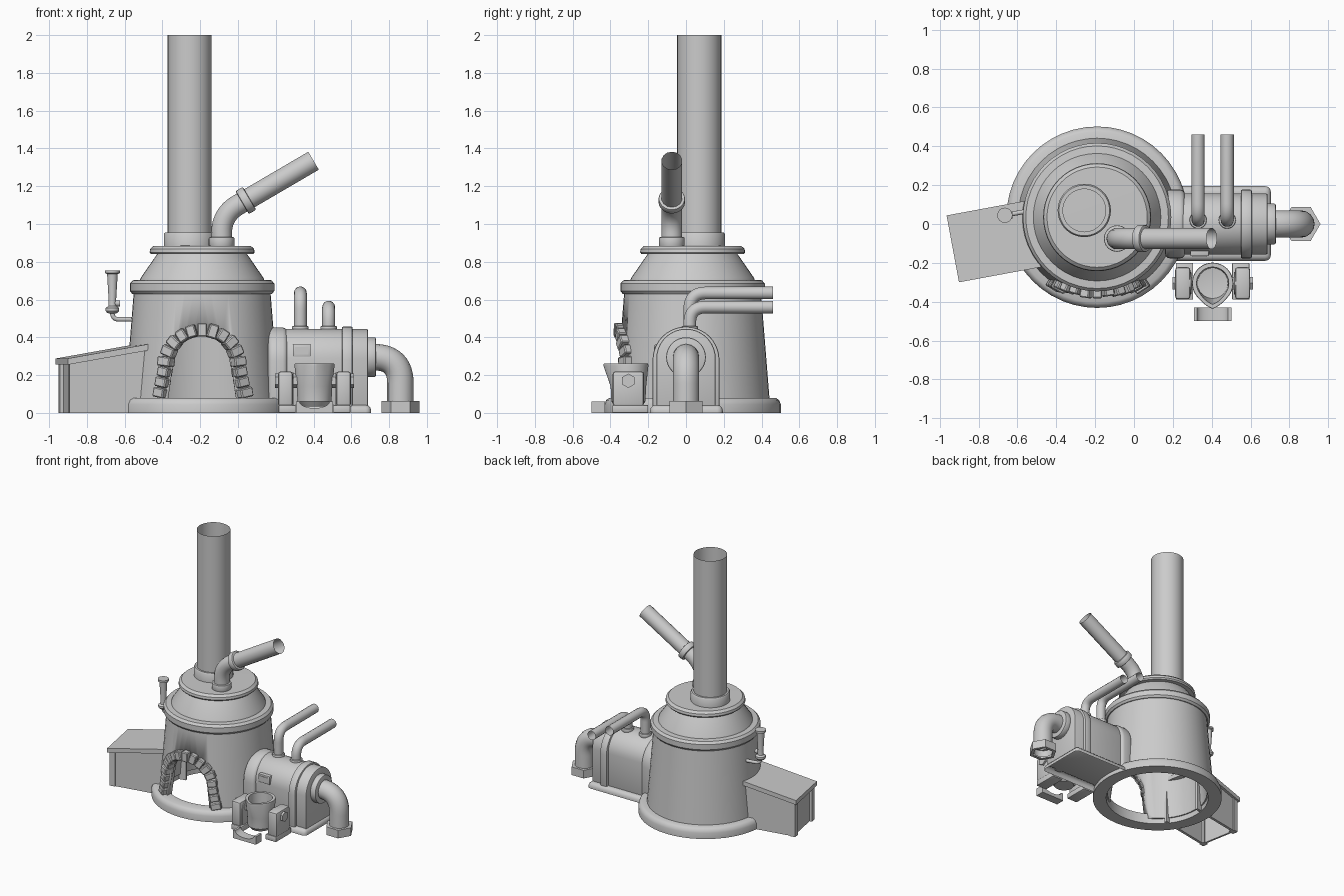
import bpy, bmesh, math, random
from mathutils import Matrix, Vector

random.seed(4)
cube = bpy.data.objects.get("Cube")
if cube:
    bpy.data.objects.remove(cube, do_unlink=True)

grey = bpy.data.materials.new("plain grey")
grey.use_nodes = True
grey.diffuse_color = (0.6, 0.6, 0.6, 1)
grey.node_tree.nodes["Principled BSDF"].inputs["Base Color"].default_value = (0.6, 0.6, 0.6, 1)


def activate(ob):
    bpy.ops.object.select_all(action='DESELECT')
    ob.select_set(True)
    bpy.context.view_layer.objects.active = ob


def finish(name, bm, matrix=Matrix(), bevel=0, segments=2, smooth=True):
    """Turn a bmesh into a shaded object, optionally with rounded edges."""
    bmesh.ops.remove_doubles(bm, verts=bm.verts, dist=0.0001)
    bmesh.ops.recalc_face_normals(bm, faces=bm.faces)
    bm.transform(matrix)
    mesh = bpy.data.meshes.new(name)
    bm.to_mesh(mesh)
    bm.free()
    mesh.materials.append(grey)
    ob = bpy.data.objects.new(name, mesh)
    bpy.context.collection.objects.link(ob)
    activate(ob)
    if bevel:
        mod = ob.modifiers.new("rounding", 'BEVEL')
        mod.width, mod.segments = bevel, segments
        mod.limit_method, mod.angle_limit = 'ANGLE', math.radians(40)
        bpy.ops.object.modifier_apply(modifier=mod.name)
    if smooth:
        bpy.ops.object.shade_smooth_by_angle(angle=math.radians(35))
    return ob


def lathe(name, profile, at=(0, 0, 0), rot=Matrix(), steps=48, **kw):
    """Spin (radius, height) points round the z axis."""
    bm = bmesh.new()
    vs = [bm.verts.new((r, 0, z)) for r, z in profile]
    es = [bm.edges.new(p) for p in zip(vs, vs[1:])]
    bmesh.ops.spin(bm, geom=vs + es, cent=(0, 0, 0), axis=(0, 0, 1),
                   angle=math.tau, steps=steps, use_duplicate=False)
    return finish(name, bm, Matrix.Translation(at) @ rot, **kw)


def drum(name, r, h, at, rot=Matrix(), **kw):
    return lathe(name, [(0, 0), (r, 0), (r, h), (0, h)], at, rot, **kw)


def box(name, lo, hi, matrix=Matrix(), bottom=True, **kw):
    bm = bmesh.new()
    bmesh.ops.create_cube(bm, size=1)
    for v in bm.verts:
        v.co = [lo[i] + (v.co[i] + 0.5) * (hi[i] - lo[i]) for i in range(3)]
    if not bottom:
        bm.faces.ensure_lookup_table()
        bm.faces.remove(min(bm.faces, key=lambda f: f.calc_center_median().z))
    return finish(name, bm, matrix, **kw)


def prism(name, outline, axis, lo, hi, **kw):
    """Extrude a 2D outline along x (outline is y, z) or y (outline is x, z)."""
    bm = bmesh.new()
    place = lambda a, b, d: (d, a, b) if axis == 'x' else (a, d, b)
    face = bm.faces.new([bm.verts.new(place(a, b, lo)) for a, b in outline])
    new = bmesh.ops.extrude_face_region(bm, geom=[face])["geom"]
    shift = Vector(place(0, 0, hi - lo))
    bmesh.ops.translate(bm, vec=shift, verts=[v for v in new if isinstance(v, bmesh.types.BMVert)])
    return finish(name, bm, **kw)


def arch(mid, half, foot, z0, spring, n=20):
    """Round-topped outline; the legs may splay out to 'foot' at the bottom."""
    arc = [(mid - half * math.cos(math.pi * i / n), spring + half * math.sin(math.pi * i / n))
           for i in range(n + 1)]
    return [(mid - foot, z0)] + arc + [(mid + foot, z0)]


def tube(name, a, b, c, bend, r, sides=5):
    """Open pipe from a to c with a rounded corner of given setback at b."""
    a, b, c = Vector(a), Vector(b), Vector(c)
    p, q = b + (a - b).normalized() * bend, b + (c - b).normalized() * bend
    ts = [i / 12 for i in range(13)]
    pts = [a] + [p * (1 - t) ** 2 + b * 2 * t * (1 - t) + q * t * t for t in ts] + [c]
    cu = bpy.data.curves.new(name, 'CURVE')
    cu.dimensions, cu.bevel_depth, cu.bevel_resolution = '3D', r, sides
    sp = cu.splines.new('POLY')
    sp.points.add(len(pts) - 1)
    for point, co in zip(sp.points, pts):
        point.co = (*co, 1)
    ob = bpy.data.objects.new(name, cu)
    bpy.context.collection.objects.link(ob)
    ob.data.materials.append(grey)
    activate(ob)
    bpy.ops.object.convert(target='MESH')
    bpy.ops.object.shade_smooth_by_angle(angle=math.radians(40))
    return ob


FX, FY = -0.19, 0.035          # furnace axis
TO_X = Matrix.Rotation(math.pi / 2, 4, 'Y')

# Furnace: hollow body with an arched doorway, open underneath
body = lathe("furnace_body", [(0.41, 0.04), (0.362, 0.64), (0.31, 0.64), (0.36, 0.04), (0.41, 0.04)],
             (FX, FY, 0))
cutter = prism("doorway_cutter", arch(FX, 0.155, 0.19, 0, 0.25), 'y', -0.7, -0.1)
cut = body.modifiers.new("doorway", 'BOOLEAN')
cut.operation, cut.object, cut.solver = 'DIFFERENCE', cutter, 'EXACT'
activate(body)
bpy.ops.object.modifier_apply(modifier=cut.name)
bpy.data.objects.remove(cutter, do_unlink=True)

lathe("furnace_base_ring", [(0.37, 0), (0.467, 0), (0.467, 0.045), (0.458, 0.068), (0.44, 0.08),
                            (0.37, 0.08), (0.37, 0)], (FX, FY, 0))
lathe("furnace_rim", [(0.3, 0.63), (0.37, 0.63), (0.382, 0.645), (0.382, 0.685), (0.367, 0.702),
                      (0.325, 0.705)], (FX, FY, 0))
lathe("furnace_shoulder", [(0.33, 0.7), (0.325, 0.715), (0.235, 0.845)], (FX, FY, 0))
lathe("furnace_cap", [(0.22, 0.84), (0.27, 0.84), (0.278, 0.85), (0.275, 0.868), (0.258, 0.884),
                      (0, 0.886)], (FX, FY, 0))

# Door surround: bricks following the arch and the curved wall
LEG, RAD, SPRING = 0.17, 0.19, 0.25
total, count = 2 * LEG + math.pi * RAD, 17
for i in range(count):
    s = (i + 0.5) / count * total - total / 2
    side, over = (1 if s > 0 else -1), abs(s) - math.pi * RAD / 2
    if over > 0:
        t = over / LEG
        dx, z, turn = side * (RAD + 0.035 * t), SPRING - over, side * (math.pi / 2 - 0.2)
    else:
        turn = s / RAD
        dx, z = RAD * math.sin(turn), SPRING + RAD * math.cos(turn)
    wall = 0.41 - (z - 0.08) * 0.087
    y = FY - math.sqrt(wall ** 2 - dx ** 2)
    m = (Matrix.Translation((FX + dx, y, z)) @ Matrix.Rotation(math.asin(dx / wall), 4, 'Z')
         @ Matrix.Rotation(turn, 4, 'Y'))
    w, h, d = 0.0255, 0.034 + random.uniform(-0.003, 0.004), 0.035 + random.uniform(-0.006, 0.006)
    box(f"door_brick_{i + 1}", (-w, -d, -h), (w, 0.03, h), m, bevel=0.006, segments=1, smooth=False)

# Chimney and its collar
lathe("chimney_collar", [(0.137, 0.88), (0.137, 0.945), (0.13, 0.955), (0.11, 0.955)], (-0.256, 0.07, 0))
lathe("chimney", [(0.117, 0.88), (0.117, 2.0)], (-0.256, 0.07, 0), steps=32)

# Bent exhaust pipe leaving the cap
PY = -0.075
drum("exhaust_collar", 0.068, 0.05, (-0.087, PY, 0.88), bevel=0.006)
tube("exhaust_pipe", (-0.087, PY, 0.88), (-0.087, PY, 1.05), (0.4, PY, 1.335), 0.1, 0.055)
drum("exhaust_ring", 0.07, 0.045, (0.022, PY, 1.113), Matrix.Rotation(math.radians(59.7), 4, 'Y'),
     bevel=0.008)

# Whistle on a thin elbow
tube("whistle_pipe", (-0.5, 0.075, 0.495), (-0.665, 0.045, 0.495), (-0.665, 0.045, 0.56), 0.035, 0.012, 3)
lathe("whistle", [(0, 0.525), (0.026, 0.528), (0.036, 0.54), (0.036, 0.555), (0.022, 0.565),
                  (0.02, 0.6), (0.028, 0.735), (0.039, 0.74), (0.039, 0.755), (0, 0.755)],
      (-0.665, 0.045, 0), steps=24)
drum("whistle_knob", 0.016, 0.04, (-0.665, 0.045, 0.58), TO_X, steps=12)

# Fuel bunker: sloping lid, panels and outer posts, turned slightly towards the back
turn = Matrix.Translation((-0.933, -0.128, 0)) @ Matrix.Rotation(math.radians(10.5), 4, 'Z')


def bunker_part(name, lo, hi, rise_lo, rise_hi):
    """Box whose z range is measured from the sloping lid line at each end."""
    ob = box(name, (*lo, 0), (*hi, 1), smooth=False)
    for v in ob.data.vertices:
        line = 0.255 + 0.175 * v.co.x
        v.co.z = (line + rise_hi) if v.co.z > 0.5 else (0 if rise_lo is None else line + rise_lo)
    ob.data.transform(turn)


bunker_part("bunker_lid", (0, -0.175), (0.46, 0.175), 0, 0.033)
for side, name in ((-1, "front"), (1, "back")):
    ys = sorted((side * 0.155, side * 0.135))
    bunker_part(f"bunker_{name}_panel", (0.03, ys[0]), (0.46, ys[1]), None, 0.005)
    ys = sorted((side * 0.162, side * 0.118))
    bunker_part(f"bunker_{name}_post", (0.012, ys[0]), (0.055, ys[1]), None, 0.005)
bunker_part("bunker_end_panel", (0.03, -0.14), (0.045, 0.14), None, 0.005)

# Blower: round-topped casing on an open-bottomed base plate
box("blower_base", (0.19, -0.19, 0), (0.705, 0.195, 0.042), bottom=False, bevel=0.03, segments=3)
prism("blower_casing", arch(0, 0.157, 0.157, 0.03, 0.288), 'x', 0.2, 0.688, bevel=0.008)
prism("blower_inner_flange", arch(0, 0.177, 0.177, 0.03, 0.275), 'x', 0.16, 0.262, bevel=0.025, segments=3)
prism("blower_outer_flange", arch(0, 0.177, 0.177, 0.03, 0.28), 'x', 0.55, 0.607, bevel=0.008)
box("blower_plate_frame", (0.29, -0.166, 0.298), (0.385, -0.12, 0.362), bevel=0.004)
box("blower_plate", (0.302, -0.17, 0.31), (0.373, -0.162, 0.35), smooth=False)

# Outlet elbow with its ring and hexagonal end
drum("outlet_ring", 0.105, 0.055, (0.675, 0, 0.295), TO_X, bevel=0.008)
tube("outlet_elbow", (0.7, 0, 0.295), (0.86, 0, 0.295), (0.86, 0, 0.01), 0.14, 0.07, 6)
lathe("outlet_nut", [(0.075, 0), (0.1, 0), (0.1, 0.062), (0.06, 0.062)], (0.86, 0, 0), steps=6)

# Pair of vent pipes bending to the back
for name, x, z in (("inner", 0.33, 0.635), ("outer", 0.48, 0.56)):
    tube(f"{name}_vent_pipe", (x, 0.02, 0.42), (x, 0.02, z), (x, 0.46, z), 0.085, 0.034)
    drum(f"{name}_vent_collar", 0.044, 0.03, (x, 0.02, 0.43), steps=24, bevel=0.006)

# Tilting pot with a pouring lip
CX, CY = 0.405, -0.305
pot = lathe("pot", [(0, 0.035), (0.07, 0.035), (0.09, 0.06), (0.094, 0.14), (0.106, 0.25), (0.104, 0.262),
                    (0.083, 0.262), (0.078, 0.09), (0, 0.08)])
for v in pot.data.vertices:
    if v.co.z > 0.2 and v.co.y < 0:
        v.co.y -= 0.026 * max(0, 1 - abs(v.co.x) / 0.07)
pot.data.transform(Matrix.Translation((CX, CY, 0)))

# Bearing stands either side of the pot, mirrored
for side, name in ((1, "left"), (-1, "right")):
    span = lambda a, b: sorted((CX + side * a, CX + side * b))
    x0, x1 = span(0.11, 0.18)
    prism(f"{name}_pot_stand", arch(CY, 0.06, 0.06, 0.03, 0.155), 'x', x0, x1, bevel=0.006)
    x0, x1 = span(0.115, 0.193)
    box(f"{name}_stand_cheek", (x0, CY - 0.083, 0.035), (x1, CY + 0.083, 0.22), bevel=0.015)
    x0, x1 = span(0.1, 0.19)
    box(f"{name}_stand_foot", (x0, CY - 0.085, 0), (x1, CY + 0.105, 0.042), bevel=0.006)
    x0, x1 = span(0.08, 0.208)
    drum(f"{name}_pot_pivot", 0.038, x1 - x0, (x0, CY, 0.17), TO_X, steps=6)

# Casting trough in front of the pot, with a scooped top
scoop = [(CX + 0.08 * math.cos(a), 0.06 - 0.035 * math.sin(a)) for a in
         [math.pi * i / 10 for i in range(11)]]
prism("casting_trough", [(CX + 0.097, 0), (CX + 0.097, 0.06)] + scoop + [(CX - 0.097, 0.06), (CX - 0.097, 0)],
      'y', -0.5, -0.43)
